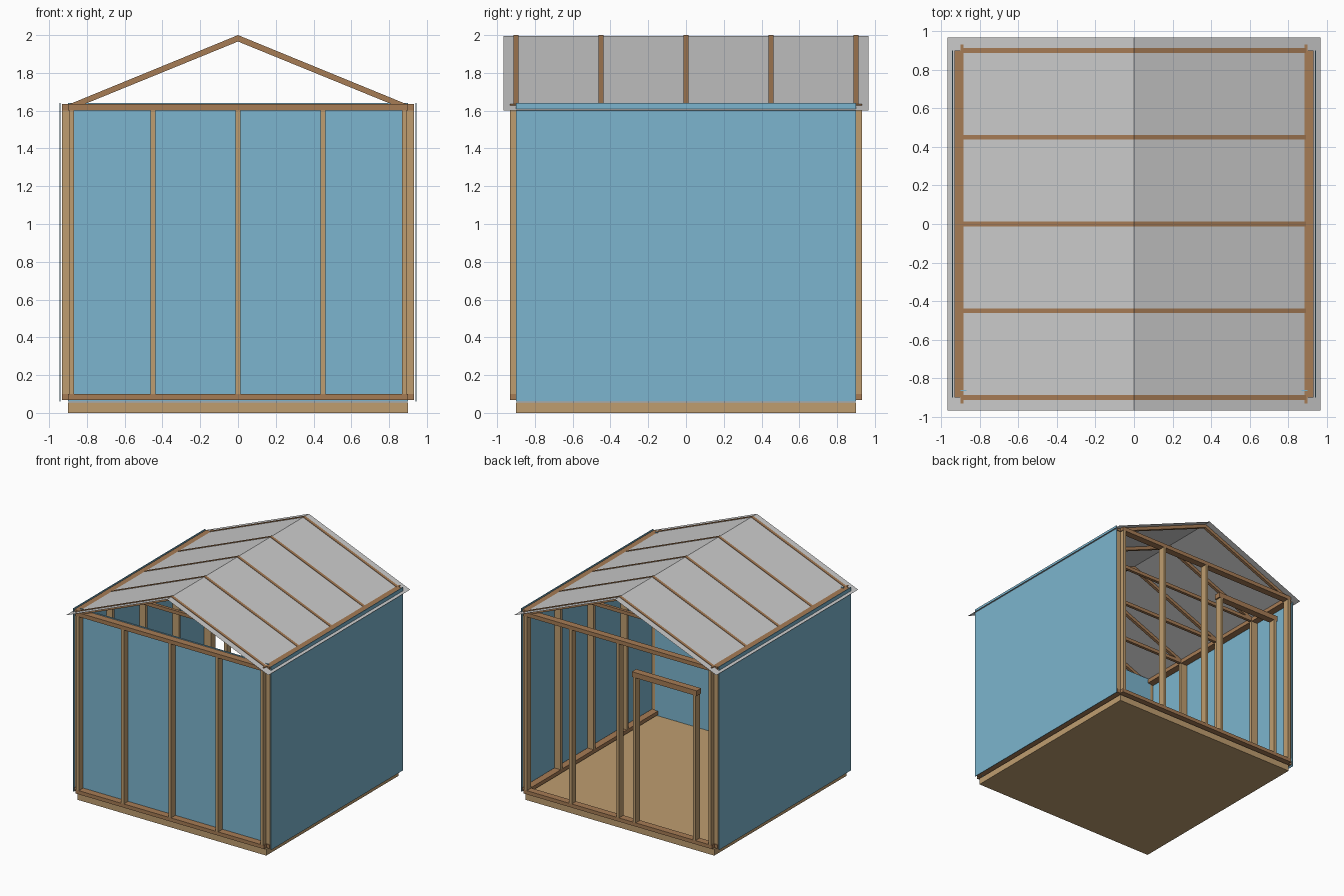
import bpy
from mathutils import Matrix
from math import radians

if "Cube" in bpy.data.objects:
    bpy.data.objects.remove(bpy.data.objects["Cube"])


def material(name, rgb):
    m = bpy.data.materials.new(name)
    m.diffuse_color = (*rgb, 1)
    m.use_nodes = True
    m.node_tree.nodes["Principled BSDF"].inputs["Base Color"].default_value = m.diffuse_color
    return m


TAN = material("tan_wood", (0.52, 0.34, 0.16))
BROWN = material("brown_wood", (0.38, 0.20, 0.09))
BLUE = material("blue_panel", (0.20, 0.46, 0.62))


def mesh_object(name, verts, faces, mat=None, turn=0):
    me = bpy.data.meshes.new(name)
    me.from_pydata(verts, [], faces)
    if turn:
        me.transform(Matrix.Rotation(radians(turn), 4, 'Z'))
    ob = bpy.data.objects.new(name, me)
    bpy.context.collection.objects.link(ob)
    if mat:
        me.materials.append(mat)
    return ob


def prism(name, profile, y0, y1, mat, turn=0):
    """Extrude a clockwise-from-front x/z profile along y."""
    n = len(profile)
    verts = [(x, y0, z) for x, z in profile] + [(x, y1, z) for x, z in profile]
    faces = [tuple(range(n - 1, -1, -1)), tuple(range(n, 2 * n))]
    faces += [(i, (i + 1) % n, n + (i + 1) % n, n + i) for i in range(n)]
    ob = mesh_object(name, verts, faces, mat, turn)
    import bmesh
    bm = bmesh.new()
    bm.from_mesh(ob.data)
    bmesh.ops.recalc_face_normals(bm, faces=bm.faces)
    bm.to_mesh(ob.data)
    bm.free()
    return ob


def box(name, x, y, z, mat, turn=0):
    return prism(name, [(x[0], z[0]), (x[1], z[0]), (x[1], z[1]), (x[0], z[1])],
                 y[0], y[1], mat, turn)


DEPTH = (-0.932, -0.872)   # wall frame thickness, drawn as a front wall
T = 0.0125                 # half width of a stud


def wall(name, turn, studs):
    """Framed wall drawn at the front, then turned into place."""
    box(name + "_bottom_plate", (-0.9, 0.9), DEPTH, (0.068, 0.1), BROWN, turn)
    box(name + "_top_plate", (-0.9, 0.9), DEPTH, (1.6, 1.634), BROWN, turn)
    for x in studs:
        box(name + "_stud", (x - T, x + T), DEPTH, (0.1, 1.6), TAN, turn)


# floor
box("floor", (-0.9, 0.9), (-0.9, 0.9), (0, 0.055), TAN)

# wall frames; the back one leaves out a stud for the doorway
regular = (-0.88, -0.45, 0, 0.45, 0.88)
wall("front_wall", 0, regular)
wall("right_wall", 90, regular)
wall("left_wall", -90, regular)
wall("back_wall", 180, (-0.88, -0.45, 0, 0.88))

# doorway in the back wall
for x in (0.16, 0.73):
    box("door_jamb", (x - T, x + T), DEPTH, (0.1, 1.35), TAN, 180)
box("door_header", (0.135, 0.755), DEPTH, (1.35, 1.395), BROWN, 180)

# wall panels: outside on the left and right, inside on the front
for name, turn, y in (("right_panel", 90, -0.945), ("left_panel", -90, -0.945),
                      ("front_panel", 0, -0.867)):
    box(name, (-0.9, 0.9), (y, y + 0.006), (0.06, 1.64), BLUE, turn)

# roof trusses: two rafters and a tie
for y in (-0.9, -0.45, 0, 0.45, 0.9):
    for s in (-1, 1):
        prism("rafter", [(0, 2.0), (s * 0.898, 1.632), (s * 0.885, 1.605), (0, 1.966)],
              y - T, y + T, BROWN)
    box("roof_tie", (-0.88, 0.88), (y - T, y + T), (1.603, 1.633), BROWN)

# thin roof sheets
E, R = 0.967, 0.967
for name, s in (("right_roof", 1), ("left_roof", -1)):
    ring = [(0, -R, 1.996), (s * E, -R, 1.6), (s * E, R, 1.6), (0, R, 1.996)]
    mesh_object(name, ring, [(0, 1, 2, 3) if s > 0 else (3, 2, 1, 0)])
